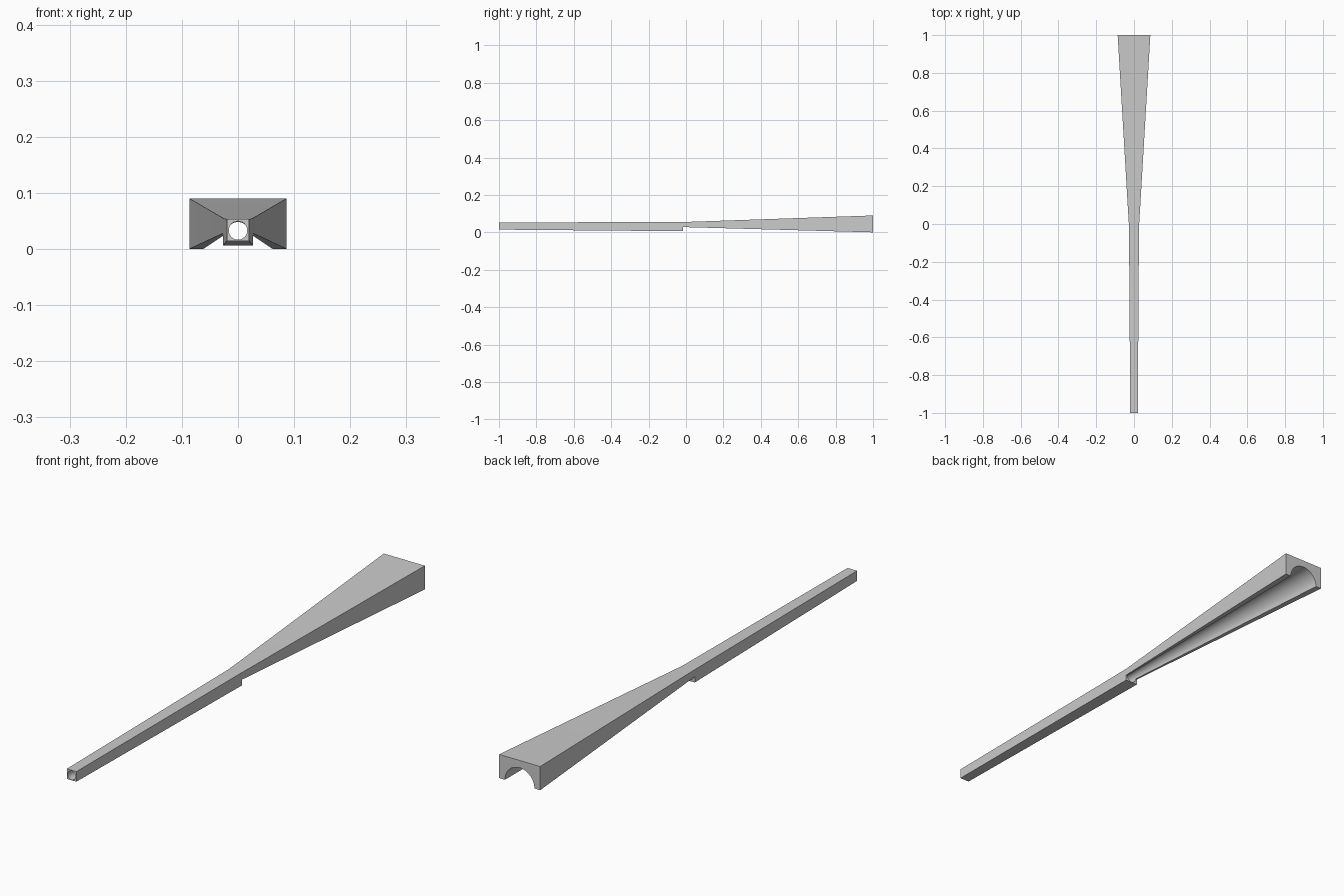
import bpy, bmesh
from math import pi, cos, sin

if "Cube" in bpy.data.objects:
    bpy.data.objects.remove(bpy.data.objects["Cube"])

ARC = 32  # segments per half bore


def half_section(bm, y, w, z_edge, zc, r, side):
    """Half of a rectangular section with a round bore; side=1 top, -1 bottom."""
    pts = [(w, zc), (w, z_edge), (-w, z_edge), (-w, zc)]
    pts += [(-r * cos(pi * i / ARC), zc + side * r * sin(pi * i / ARC))
            for i in range(ARC + 1)]
    return [bm.verts.new((x, y, z)) for x, z in pts]


def loft(bm, a, b, flat_edges):
    n = len(a)
    for i in range(n):
        # the flat edges (side point to bore) are only skinned on the open trough
        if not flat_edges and i in (3, n - 1):
            continue
        j = (i + 1) % n
        bm.faces.new((a[i], a[j], b[j], b[i]))


bm = bmesh.new()

# Closed square pipe: upper and lower halves
top_front = half_section(bm, -1, 0.020, 0.053, 0.033, 0.0165, 1)
top_joint = half_section(bm, -0.015, 0.0265, 0.055, 0.028, 0.020, 1)
low_front = half_section(bm, -1, 0.020, 0.0145, 0.033, 0.0165, -1)
low_joint = half_section(bm, -0.015, 0.0265, 0.006, 0.028, 0.020, -1)
loft(bm, top_front, top_joint, False)
loft(bm, low_front, low_joint, False)

# Flared trough, open underneath
top_back = half_section(bm, 1, 0.0865, 0.090, 0.0, 0.062, 1)
loft(bm, top_joint, top_back, True)

# End faces and the step under the joint
for ring in (top_front, low_front, low_joint, top_back):
    bm.faces.new(ring)

bmesh.ops.remove_doubles(bm, verts=bm.verts, dist=1e-5)
bmesh.ops.recalc_face_normals(bm, faces=bm.faces)
bmesh.ops.triangulate(bm, faces=[f for f in bm.faces if len(f.verts) > 4])

mesh = bpy.data.meshes.new("flared_pipe")
bm.to_mesh(mesh)
bm.free()
pipe = bpy.data.objects.new("flared_pipe", mesh)
bpy.context.collection.objects.link(pipe)
bpy.context.view_layer.objects.active = pipe
pipe.select_set(True)
bpy.ops.object.shade_smooth_by_angle(angle=pi / 6)
